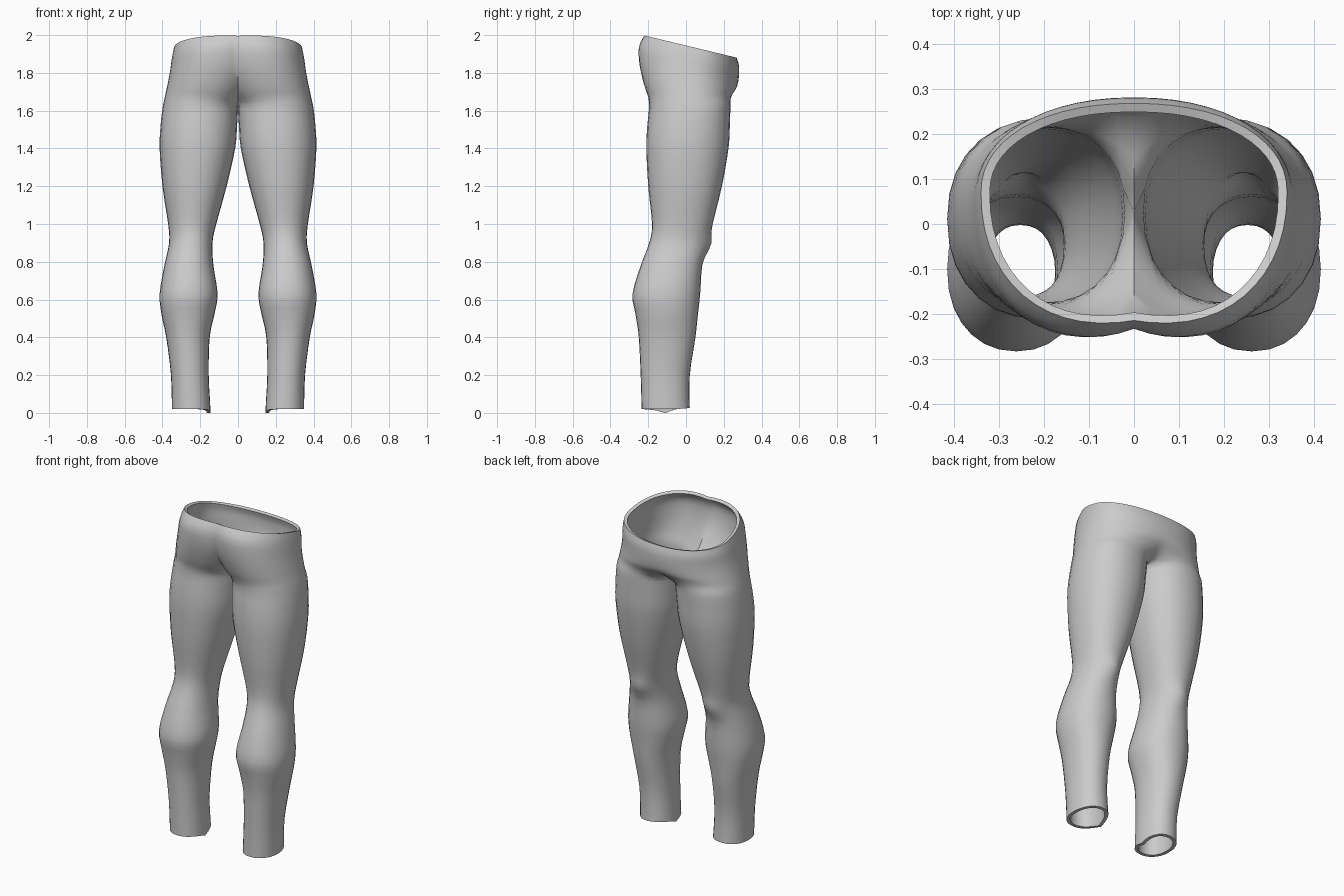
import bpy
import bmesh
from math import sin, cos, pi, radians, exp, copysign

cube = bpy.data.objects.get("Cube")
if cube:
    bpy.data.objects.remove(cube, do_unlink=True)

STEPS = 3          # extra rings between two stations
HALF = 14          # points from the outer side to the inner seam
SHELL = 0.02       # cloth thickness

# Leg stations: height, inner x, outer x, back y, widest y, front y
LEG = [
    (0.02, 0.145, 0.35, -0.235, -0.11, 0.02),
    (0.2, 0.155, 0.355, -0.24, -0.11, 0.02),
    (0.4, 0.15, 0.38, -0.25, -0.1, 0.05),
    (0.52, 0.125, 0.405, -0.267, -0.1, 0.063),
    (0.63, 0.108, 0.415, -0.283, -0.1, 0.075),
    (0.78, 0.13, 0.39, -0.24, -0.07, 0.085),
    (0.9, 0.135, 0.365, -0.195, -0.04, 0.108),
    (1.0, 0.115, 0.37, -0.18, -0.02, 0.14),
    (1.2, 0.06, 0.4, -0.2, 0, 0.19),
    (1.4, 0.015, 0.415, -0.21, 0.01, 0.225),
    (1.52, 0.005, 0.41, -0.205, 0.02, 0.232),
    (1.61, 0, 0.4, -0.196, 0.03, 0.235),
]

# Pelvis stations: height, outer x, back y, widest y, front y,
# then the front and back angle at which the ring meets the centre seam
PELVIS = [
    (1.67, 0.388, -0.2, 0.03, 0.238, 125, 148),
    (1.73, 0.375, -0.222, 0.03, 0.268, 97, 130),
    (1.81, 0.36, -0.245, 0.04, 0.28, 90, 116),
    (1.89, 0.35, -0.25, 0.06, 0.28, 90, 110),
    (1.945, 0.34, -0.22, 0.07, 0.268, 90, 102),
]


def make_material(name, rgb):
    mat = bpy.data.materials.new(name)
    mat.use_nodes = True
    colour = (*rgb, 1)
    mat.diffuse_color = colour
    mat.node_tree.nodes["Principled BSDF"].inputs["Base Color"].default_value = colour
    return mat


def spline(p, q, r, s, t):
    """Catmull-Rom value between q and r."""
    return q + t / 2 * (r - p + t * (2 * p - 5 * q + 4 * r - s + t * (3 * (q - r) + s - p)))


def resample(rows):
    """Smooth rings through all the stations."""
    result = []
    last = len(rows) - 1
    for i in range(last):
        window = [rows[max(0, min(last, i + k))] for k in (-1, 0, 1, 2)]
        for step in range(STEPS):
            result.append([spline(*values, step / STEPS) for values in zip(*window)])
    result.append(list(rows[-1]))
    return result


def squarish(value):
    return copysign(abs(value) ** 0.92, value)


def ring_points(row, is_hem):
    """Points from the back seam round the outer side to the front seam."""
    height, inner, outer, back, middle, front, front_end, back_end = row
    inner = max(inner, 0)
    points = []
    for k in range(-HALF, HALF + 1):
        end = radians(min(180, front_end if k > 0 else back_end))
        angle = end * abs(k) / HALF
        reach = (outer - inner) / (1 - squarish(cos(end)))
        x = outer - reach * (1 - squarish(cos(angle)))
        if abs(k) == HALF:
            x = inner
        depth = (front if k > 0 else back) - middle
        y = middle + depth * squarish(max(0, sin(angle)))
        z = height
        # kneecap
        if k > 0:
            y += 0.028 * sin(angle) * exp(-((height - 0.89) / 0.06) ** 2 - ((x - 0.24) / 0.07) ** 2)
        # waist slopes down to the front
        z -= 0.24 * y * max(0, (height - 1.7) / 0.245)
        # hem dips on the inner side and lifts at the front
        if is_hem:
            z += 0.015 * max(0, k / HALF) * sin(angle) - 0.02 * (abs(k) / HALF) ** 8
        points.append((x, y, z))
    return points


# One half of the trousers, lofted from hem to waist
stations = [row + (180, 180) for row in LEG]
stations += [(row[0], 0) + row[1:] for row in PELVIS]
bm = bmesh.new()
rings = []
for index, row in enumerate(resample(stations)):
    rings.append([bm.verts.new(p) for p in ring_points(row, index == 0)])
for low, high in zip(rings, rings[1:]):
    for k in range(2 * HALF):
        bm.faces.new((low[k], low[k + 1], high[k + 1], high[k]))
bmesh.ops.remove_doubles(bm, verts=bm.verts, dist=0.0005)
bmesh.ops.recalc_face_normals(bm, faces=bm.faces)
outermost = max(bm.faces, key=lambda f: f.calc_center_median().x)
if outermost.normal.x < 0:
    bmesh.ops.reverse_faces(bm, faces=bm.faces)

mesh = bpy.data.meshes.new("trousers")
bm.to_mesh(mesh)
bm.free()
trousers = bpy.data.objects.new("trousers", mesh)
bpy.context.collection.objects.link(trousers)
mesh.materials.append(make_material("light_grey_cloth", (0.6, 0.6, 0.6)))

# Mirror to the other leg and give the cloth its thickness
mirror = trousers.modifiers.new("other_half", 'MIRROR')
mirror.use_clip = True
mirror.merge_threshold = 0.001
shell = trousers.modifiers.new("cloth_thickness", 'SOLIDIFY')
shell.thickness = SHELL
shell.offset = -1

bpy.ops.object.select_all(action='DESELECT')
trousers.select_set(True)
bpy.context.view_layer.objects.active = trousers
for name in [m.name for m in trousers.modifiers]:
    bpy.ops.object.modifier_apply(modifier=name)
bpy.ops.object.shade_smooth_by_angle(angle=radians(50))
